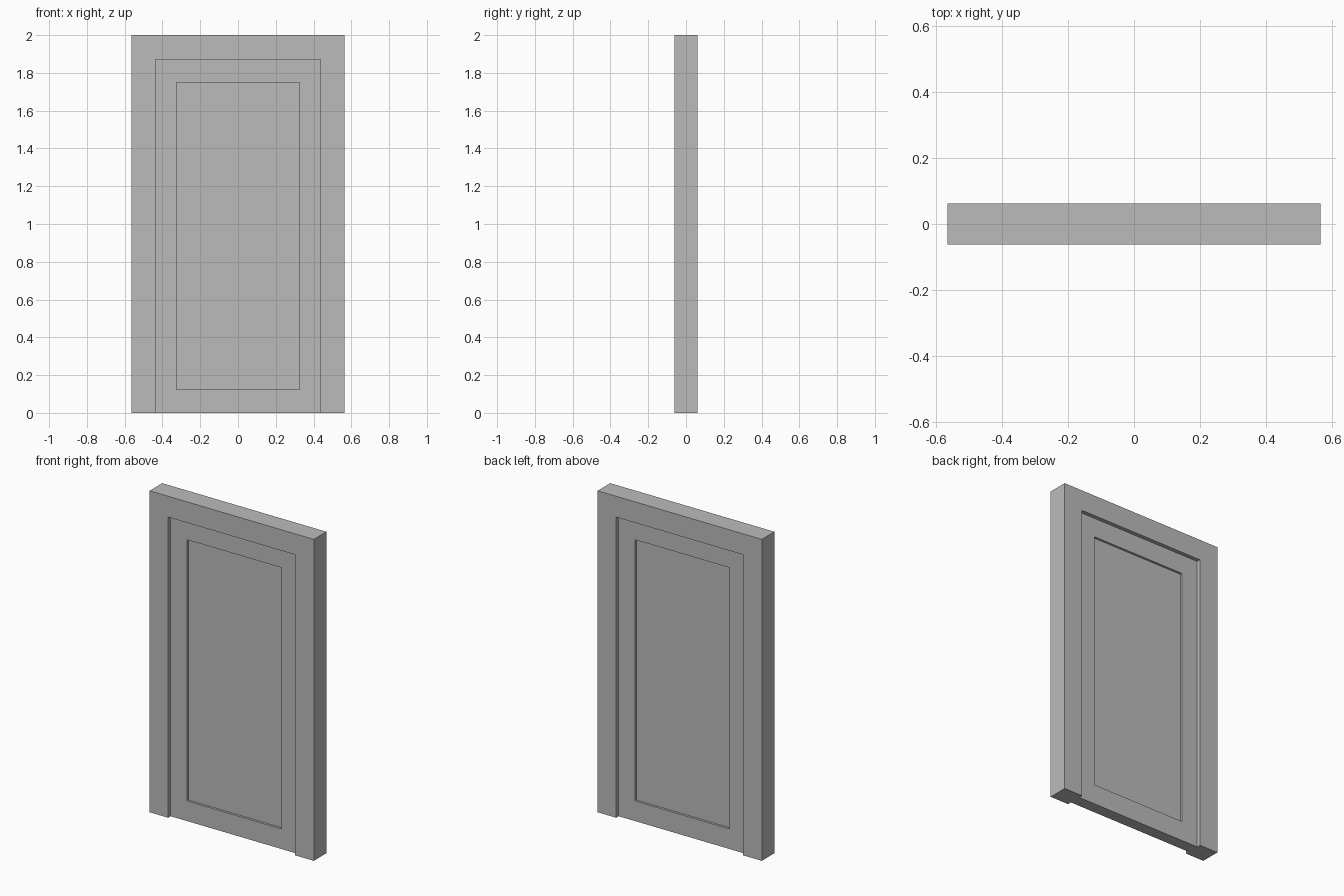
import bpy
import bmesh

cube = bpy.data.objects.get("Cube")
if cube:
    bpy.data.objects.remove(cube, do_unlink=True)

HALF_W, HEIGHT, HALF_D = 0.565, 2.0, 0.062    # outer frame
OPEN_W, OPEN_H = 0.437, 1.87                  # opening in the frame
DOOR_D = HALF_D - 0.025                       # half thickness of the door
PANEL_W, PANEL_LOW, PANEL_HIGH = 0.325, 0.125, 1.75
PANEL_RECESS = 0.014

grey = bpy.data.materials.new("plain grey")
grey.use_nodes = True
grey.diffuse_color = (0.5, 0.5, 0.5, 1)
grey.node_tree.nodes["Principled BSDF"].inputs["Base Color"].default_value = grey.diffuse_color


def extrude_profile(bm, outline, half_depth):
    """Extrude an (x, z) outline evenly to both sides of y = 0."""
    face = bm.faces.new([bm.verts.new((x, -half_depth, z)) for x, z in outline])
    extruded = bmesh.ops.extrude_face_region(bm, geom=[face])["geom"]
    verts = [g for g in extruded if isinstance(g, bmesh.types.BMVert)]
    bmesh.ops.translate(bm, verts=verts, vec=(0, 2 * half_depth, 0))
    bmesh.ops.recalc_face_normals(bm, faces=bm.faces)


def finish(bm, name):
    mesh = bpy.data.meshes.new(name)
    bm.to_mesh(mesh)
    bm.free()
    mesh.materials.append(grey)
    obj = bpy.data.objects.new(name, mesh)
    bpy.context.collection.objects.link(obj)
    return obj


# Door frame: two jambs and a lintel in one piece
bm = bmesh.new()
right_half = [(-OPEN_W, OPEN_H), (-OPEN_W, 0), (-HALF_W, 0), (-HALF_W, HEIGHT)]
extrude_profile(bm, right_half + [(-x, z) for x, z in reversed(right_half)], HALF_D)
finish(bm, "door_frame")

# Door leaf with a sunken panel on the front and back
bm = bmesh.new()
extrude_profile(bm, [(-OPEN_W, 0), (OPEN_W, 0), (OPEN_W, OPEN_H), (-OPEN_W, OPEN_H)], DOOR_D)
for face in [f for f in bm.faces if abs(f.normal.y) > 0.9]:
    side = 1 if face.normal.y > 0 else -1
    bmesh.ops.inset_individual(bm, faces=[face], thickness=0.1)
    for v in face.verts:
        v.co.x = PANEL_W if v.co.x > 0 else -PANEL_W
        v.co.z = PANEL_HIGH if v.co.z > HEIGHT / 2 else PANEL_LOW
    panel = bmesh.ops.extrude_discrete_faces(bm, faces=[face])["faces"][0]
    bmesh.ops.translate(bm, verts=panel.verts, vec=(0, -side * PANEL_RECESS, 0))
bmesh.ops.recalc_face_normals(bm, faces=bm.faces)
finish(bm, "door_leaf")
